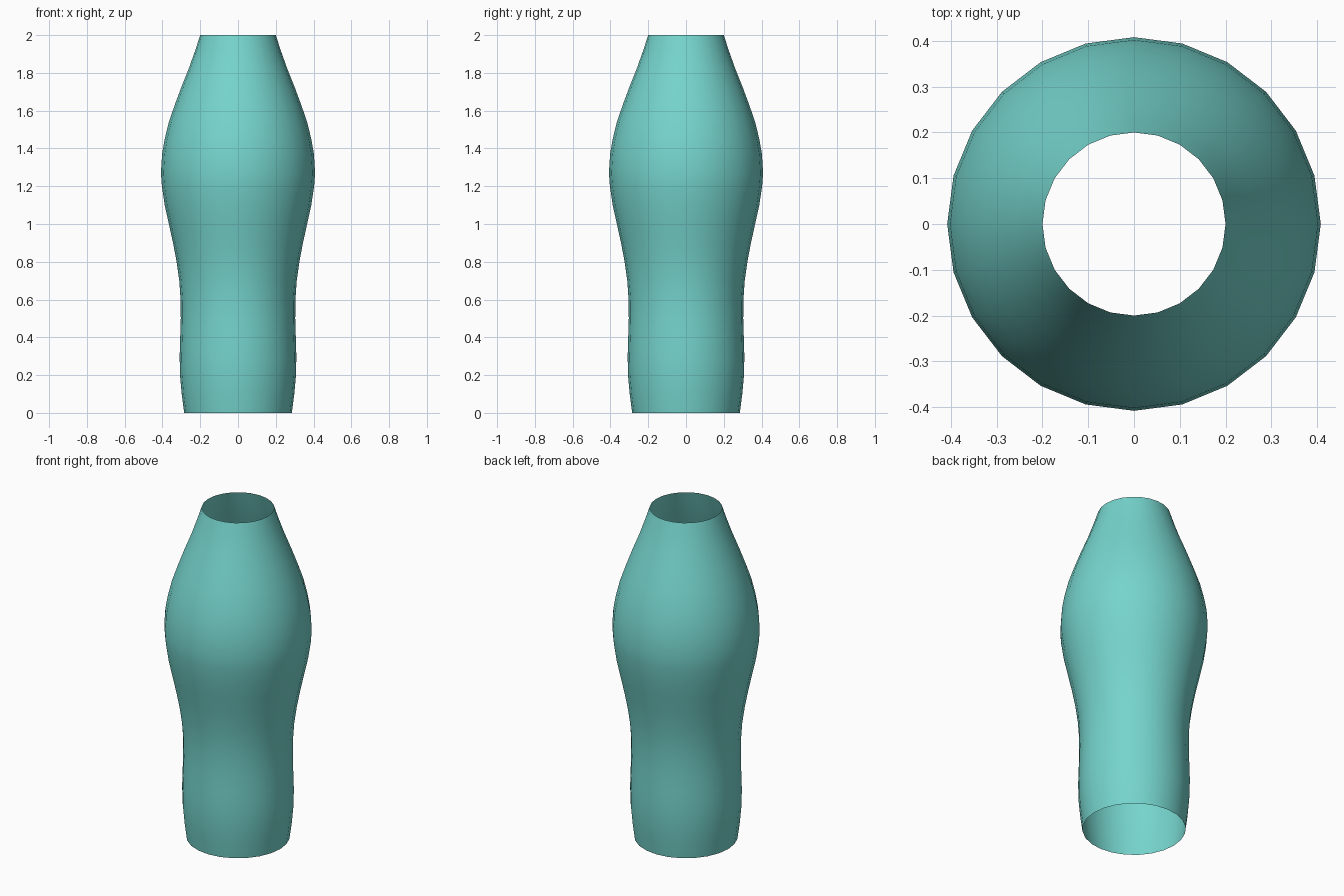
import bpy, bmesh, math

if "Cube" in bpy.data.objects:
    bpy.data.objects.remove(bpy.data.objects["Cube"])

# Vase profile as (radius, height), read from bottom to top
PROFILE = [(0.285, 0.0), (0.298, 0.1), (0.307, 0.2), (0.309, 0.3), (0.306, 0.4),
           (0.303, 0.5), (0.304, 0.6), (0.311, 0.7), (0.325, 0.8), (0.344, 0.9),
           (0.366, 1.0), (0.388, 1.1), (0.403, 1.2), (0.408, 1.27), (0.402, 1.37),
           (0.388, 1.45), (0.366, 1.54), (0.335, 1.63), (0.298, 1.73),
           (0.258, 1.83), (0.226, 1.92), (0.2, 2.0)]
SIDES = 24

# Open single-walled vase body, lathed around z
bm = bmesh.new()
rings = [[bm.verts.new((r * math.cos(i * math.tau / SIDES),
                        r * math.sin(i * math.tau / SIDES), z))
          for i in range(SIDES)] for r, z in PROFILE]
for low, high in zip(rings, rings[1:]):
    for i in range(SIDES):
        j = (i + 1) % SIDES
        bm.faces.new((low[i], low[j], high[j], high[i])).smooth = True
mesh = bpy.data.meshes.new("vase_body")
bm.to_mesh(mesh)
bm.free()
vase = bpy.data.objects.new("vase_body", mesh)
bpy.context.collection.objects.link(vase)

# Turquoise glaze
glaze = bpy.data.materials.new("turquoise_glaze")
glaze.diffuse_color = (0.18, 0.66, 0.61, 1.0)
glaze.use_nodes = True
glaze.node_tree.nodes["Principled BSDF"].inputs["Base Color"].default_value = glaze.diffuse_color
mesh.materials.append(glaze)
